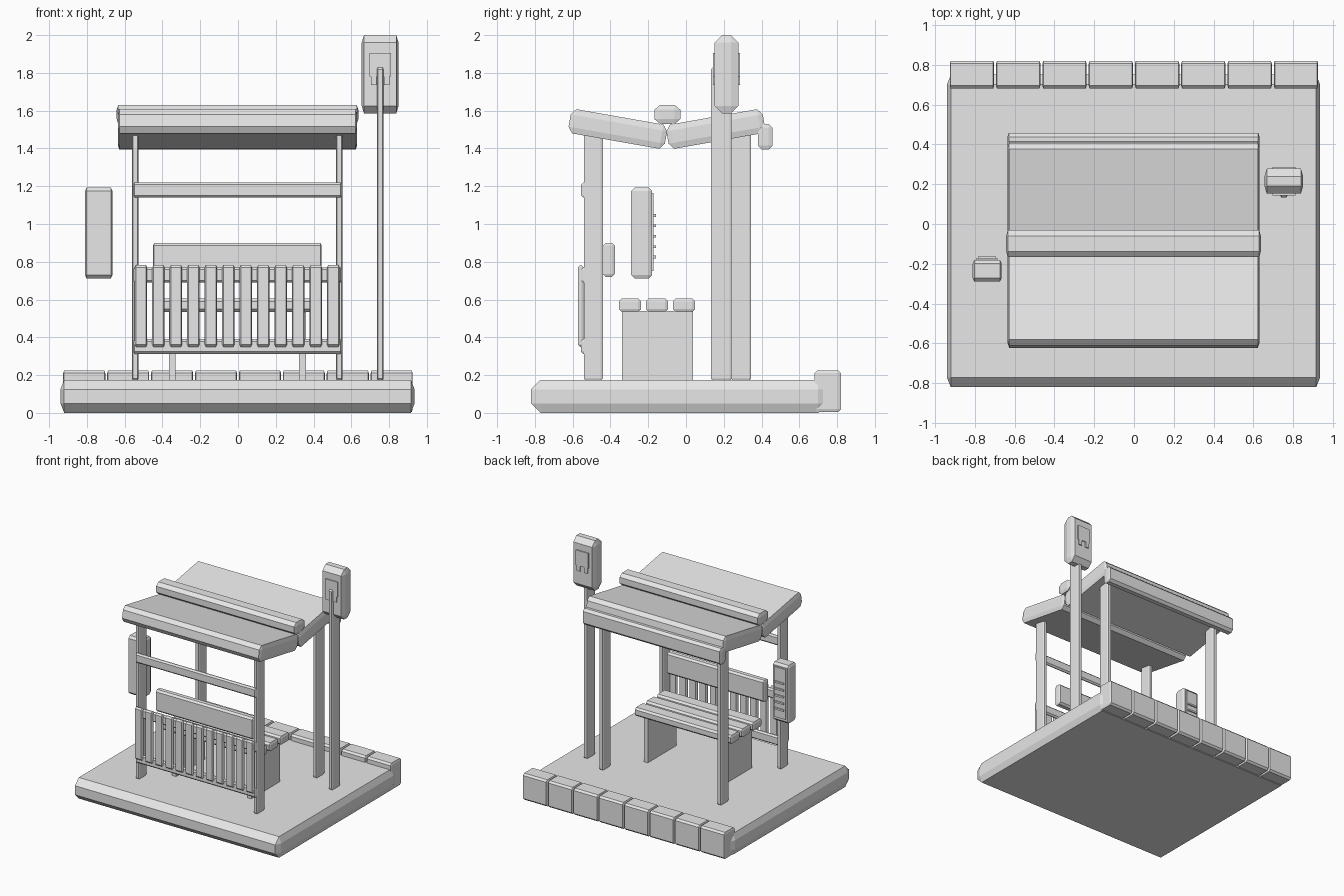
import bpy
import bmesh
import math
from mathutils import Matrix, Vector

old = bpy.data.objects.get("Cube")
if old:
    bpy.data.objects.remove(old, do_unlink=True)

GREY = (0.8, 0.8, 0.8, 1.0)
grey = bpy.data.materials.new("plain_grey")
grey.use_nodes = True
grey.diffuse_color = GREY
grey.node_tree.nodes["Principled BSDF"].inputs["Base Color"].default_value = GREY


def box(name, x, y, z, bevel=None, tilt=0):
    """Box from (low, high) ranges, with a chamfer size per axis."""
    ranges = (x, y, z)
    size = Vector([hi - lo for lo, hi in ranges])
    center = Vector([(hi + lo) / 2 for lo, hi in ranges])
    bm = bmesh.new()
    bmesh.ops.create_cube(bm, size=1)
    if bevel:
        # Chamfer in a stretched space so each axis keeps its own width
        cut = Vector(bevel)
        bmesh.ops.scale(bm, vec=[s / c for s, c in zip(size, cut)], verts=bm.verts)
        bmesh.ops.bevel(bm, geom=bm.edges[:], offset=1, segments=1,
                        profile=0.5, affect='EDGES')
        bmesh.ops.scale(bm, vec=cut, verts=bm.verts)
    else:
        bmesh.ops.scale(bm, vec=size, verts=bm.verts)
    bm.transform(Matrix.Translation(center) @ Matrix.Rotation(math.radians(tilt), 4, 'X'))
    mesh = bpy.data.meshes.new(name)
    bm.to_mesh(mesh)
    bm.free()
    mesh.materials.append(grey)
    obj = bpy.data.objects.new(name, mesh)
    bpy.context.collection.objects.link(obj)
    return obj


def span(center, width):
    return (center - width / 2, center + width / 2)


SMALL = (0.006, 0.012, 0.012)

# Ground slab and curb blocks
box("ground_slab", (-0.94, 0.935), (-0.82, 0.75), (0, 0.175), (0.02, 0.05, 0.05))
for i in range(8):
    box(f"curb_block_{i + 1}", span(-0.814 + i * 0.2325, 0.223), (0.68, 0.82),
        (0.005, 0.225), (0.005, 0.015, 0.015))

# Shelter posts
for side, px in (("right", -0.544), ("left", 0.537)):
    box(f"front_post_{side}", span(px, 0.034), (-0.54, -0.44), (0.17, 1.49),
        (0.005, 0.012, 0.012))
    box(f"back_post_{side}", span(px, 0.034), (0.24, 0.345), (0.17, 1.5),
        (0.005, 0.012, 0.012))

# Butterfly roof, valley cap and gutter
ROOF_X = (-0.635, 0.63)
ROOF_BEVEL = (0.008, 0.025, 0.032)
box("front_roof_panel", ROOF_X, span(-0.361, 0.518), span(1.503, 0.13), ROOF_BEVEL, -10)
box("back_roof_panel", ROOF_X, span(0.157, 0.518), span(1.503, 0.13), ROOF_BEVEL, 10)
box("roof_cap", (-0.642, 0.637), (-0.167, -0.03), (1.53, 1.63), (0.008, 0.03, 0.025))
box("gutter", ROOF_X, (0.38, 0.458), (1.395, 1.53), (0.006, 0.02, 0.02))

# Front rails and slatted screen
for name, low, high in (("upper_rail", 1.14, 1.22), ("screen_top_rail", 0.69, 0.77),
                        ("screen_bottom_rail", 0.312, 0.39)):
    box(name, (-0.553, 0.548), (-0.556, -0.525), (low, high), SMALL)
for i in range(12):
    box(f"screen_slat_{i + 1}", span(-0.514 + i * 0.0926, 0.066), (-0.573, -0.542),
        (0.35, 0.782), SMALL)

# Bench
box("backrest", (-0.45, 0.443), (-0.44, -0.377), (0.72, 0.9), (0.006, 0.015, 0.015))
for i in range(3):
    box(f"seat_plank_{i + 1}", (-0.447, 0.44), span(-0.297 + i * 0.143, 0.118),
        (0.535, 0.605), (0.006, 0.015, 0.015))
for side, px in (("right", -0.348), ("left", 0.342)):
    box(f"bench_leg_{side}", span(px, 0.036), (-0.34, 0.037), (0.16, 0.54))

# Timetable case with a printed panel and raised rows
box("timetable_case", (-0.81, -0.665), (-0.29, -0.18), (0.712, 1.193), (0.008, 0.018, 0.018))
box("timetable_panel", (-0.79, -0.685), (-0.18, -0.171), (0.75, 1.165))
for i in range(5):
    box(f"timetable_row_{i + 1}", (-0.78, -0.695), (-0.172, -0.16),
        span(0.825 + i * 0.055, 0.014))

# Stop sign on its pole
box("sign_pole", (0.735, 0.771), (0.132, 0.242), (0.17, 1.83), (0.005, 0.012, 0.012))
box("sign_case", (0.655, 0.85), (0.152, 0.278), (1.585, 2.0), (0.012, 0.04, 0.04))

# Bus outline on both sign faces: body plate and two wheels
for side, y in (("front", (0.143, 0.152)), ("back", (0.278, 0.287))):
    box(f"bus_body_{side}", (0.695, 0.81), y, (1.78, 1.905))
    for label, px in (("a", 0.718), ("b", 0.787)):
        box(f"bus_wheel_{side}_{label}", span(px, 0.03), y, (1.735, 1.78))
